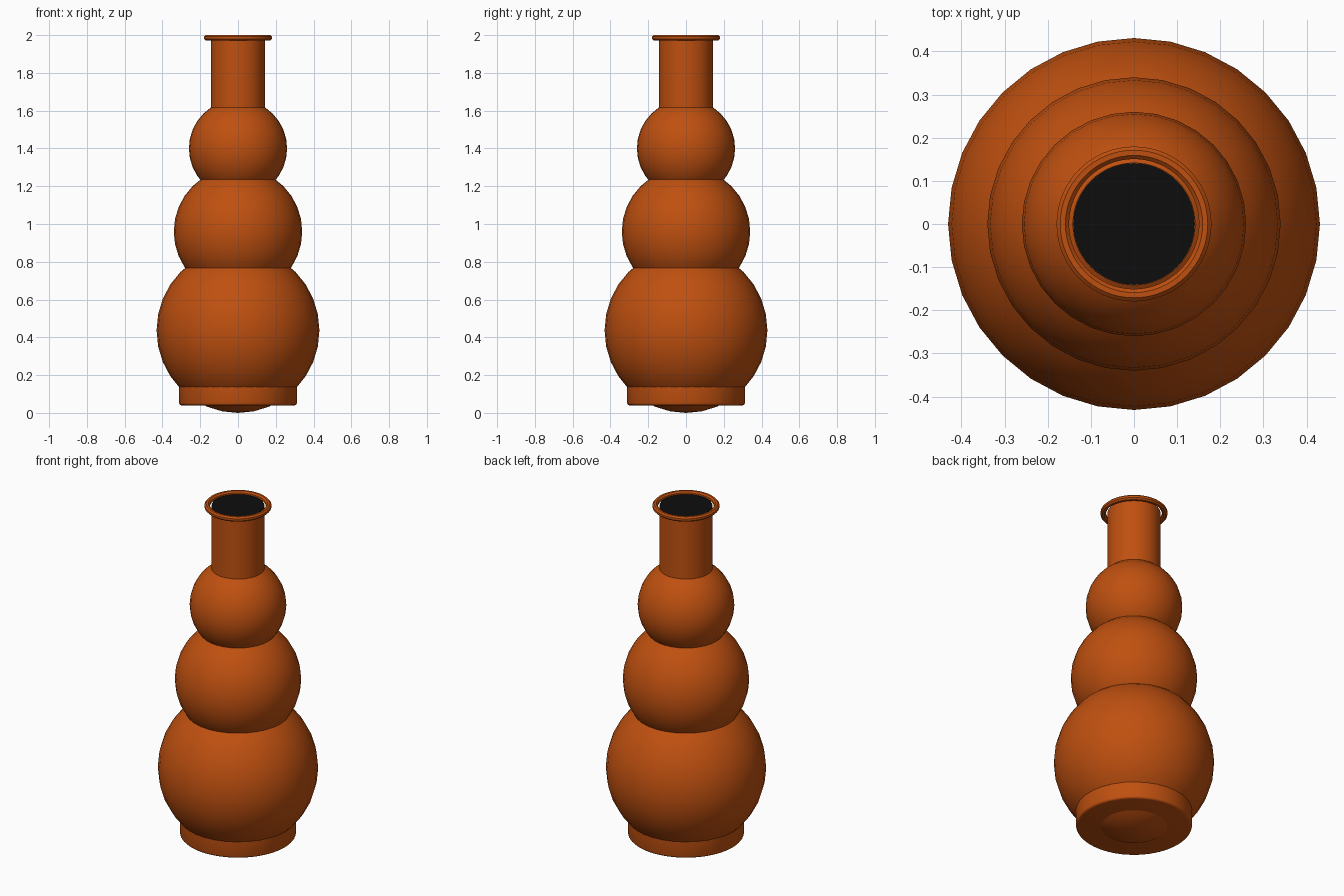
import bpy, bmesh, math

cube = bpy.data.objects.get("Cube")
if cube:
    bpy.data.objects.remove(cube, do_unlink=True)


def material(name, rgb, roughness):
    m = bpy.data.materials.new(name)
    m.use_nodes = True
    m.diffuse_color = (*rgb, 1)
    bsdf = m.node_tree.nodes["Principled BSDF"]
    bsdf.inputs["Base Color"].default_value = (*rgb, 1)
    bsdf.inputs["Roughness"].default_value = roughness
    return m


clay = material("burnt orange glaze", (0.52, 0.08, 0.005), 0.5)
black = material("black opening", (0.004, 0.004, 0.004), 0.9)


def finish(obj, name, mat):
    obj.name = obj.data.name = name
    obj.data.materials.append(mat)
    bpy.ops.object.select_all(action='DESELECT')
    obj.select_set(True)
    bpy.context.view_layer.objects.active = obj
    bpy.ops.object.shade_smooth_by_angle(angle=math.radians(35))
    return obj


def bulb(name, radius, z, height_radius):
    bpy.ops.mesh.primitive_uv_sphere_add(segments=32, ring_count=16, location=(0, 0, z))
    obj = bpy.context.object
    obj.scale = (radius, radius, height_radius)
    bpy.ops.object.transform_apply(location=False, rotation=False, scale=True)
    return finish(obj, name, clay)


def lathe(name, profile, mat, closed=False, steps=64):
    """Revolve (radius, z) points around the z axis; open profiles are capped."""
    bm = bmesh.new()
    rings = [[bm.verts.new((r * math.cos(2 * math.pi * i / steps),
                            r * math.sin(2 * math.pi * i / steps), z))
              for i in range(steps)] for r, z in profile]
    pairs = list(zip(rings, rings[1:]))
    if closed:
        pairs.append((rings[-1], rings[0]))
    else:
        bm.faces.new(rings[0][::-1])
        bm.faces.new(rings[-1])
    for a, b in pairs:
        for i in range(steps):
            j = (i + 1) % steps
            bm.faces.new((a[i], a[j], b[j], b[i]))
    bmesh.ops.recalc_face_normals(bm, faces=bm.faces)
    mesh = bpy.data.meshes.new(name)
    bm.to_mesh(mesh)
    bm.free()
    obj = bpy.data.objects.new(name, mesh)
    bpy.context.collection.objects.link(obj)
    return finish(obj, name, mat)


# Three stacked bulbs forming the body
bulb("lower_bulb", 0.431, 0.437, 0.437)
bulb("middle_bulb", 0.34, 0.96, 0.34)
bulb("upper_bulb", 0.26, 1.40, 0.26)

# Foot with a softened lower edge
lathe("foot", [(0.300, 0.040), (0.306, 0.042), (0.310, 0.046), (0.312, 0.052),
               (0.312, 0.150)], clay)

# Straight neck rising out of the upper bulb
lathe("neck", [(0.1425, 1.45), (0.1425, 1.985)], clay)

# Dark mouth on top of the neck
lathe("mouth", [(0.141, 1.984), (0.141, 1.988)], black)

# Loose lip ring with an eight-sided section
lip_r = 0.0145 / math.cos(math.pi / 8)
lip = [(0.165 + lip_r * math.cos(math.pi * (k + 0.5) / 4),
        1.9855 + lip_r * math.sin(math.pi * (k + 0.5) / 4)) for k in range(8)]
lathe("lip", lip, clay, closed=True)
